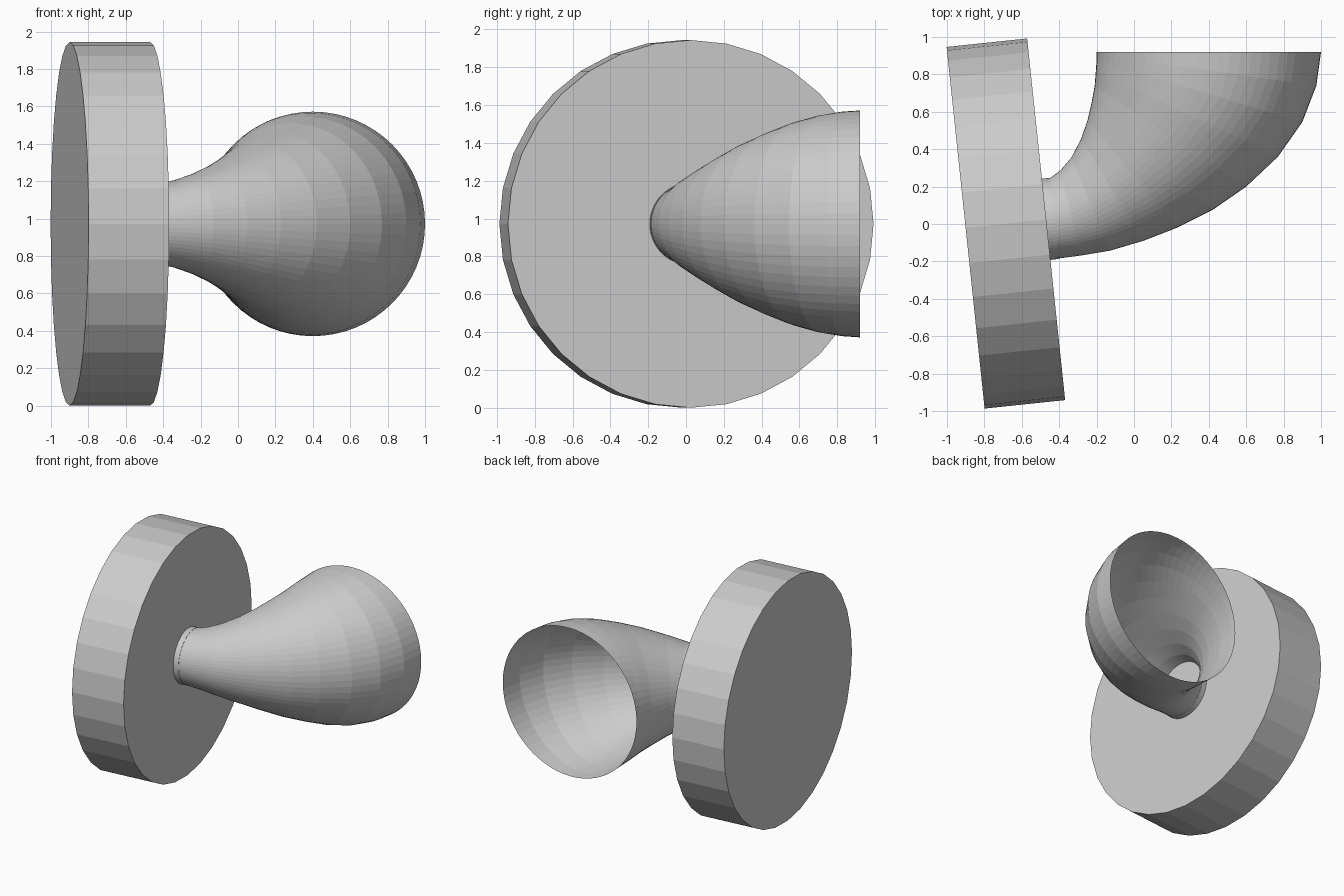
import bpy, bmesh, math
from mathutils import Vector

if "Cube" in bpy.data.objects:
    bpy.data.objects.remove(bpy.data.objects["Cube"])

ZC = 0.972                      # height of the common axis
TILT = math.radians(6)          # yaw of the disc
AXIS = Vector((math.cos(TILT), math.sin(TILT), 0))


def disc(name, center, radius, depth, sides):
    bpy.ops.mesh.primitive_cylinder_add(vertices=sides, radius=radius, depth=depth,
                                        location=center,
                                        rotation=(0, math.pi / 2, TILT))
    bpy.context.object.name = name
    return bpy.context.object


# Thick round mounting plate
plate_center = Vector((-0.685, 0.0025, ZC))
disc("mounting_plate", plate_center, 0.972, 0.433, 32)

# Short collar between plate and horn
disc("collar", plate_center + AXIS * 0.21, 0.218, 0.10, 64)

# Flared bent horn: circles spanning inner and outer edge points, open at both ends
outer = [(-.41, -.185), (-.28, -.168), (-.13, -.143), (.05, -.09), (.23, -.02), (.42, .075),
         (.60, .20), (.77, .36), (.90, .545), (.975, .74), (1.0, .92)]
inner = [(-.45, .245), (-.395, .285), (-.335, .355), (-.283, .455), (-.248, .556), (-.226, .652),
         (-.21, .74), (-.204, .82), (-.2, .876), (-.2, .905), (-.2, .92)]
SIDES = 64
bm = bmesh.new()
rings = []
for o, i in zip(outer, inner):
    o, i = Vector((*o, ZC)), Vector((*i, ZC))
    mid, half = (o + i) / 2, (o - i) / 2
    up = Vector((0, 0, half.length))
    rings.append([bm.verts.new(mid + half * math.cos(a) + up * math.sin(a))
                  for a in (2 * math.pi * k / SIDES for k in range(SIDES))])
for r0, r1 in zip(rings, rings[1:]):
    for k in range(SIDES):
        n = (k + 1) % SIDES
        bm.faces.new((r0[k], r0[n], r1[n], r1[k]))
bmesh.ops.recalc_face_normals(bm, faces=bm.faces)
mesh = bpy.data.meshes.new("horn")
bm.to_mesh(mesh)
bm.free()
bpy.context.collection.objects.link(bpy.data.objects.new("horn", mesh))
